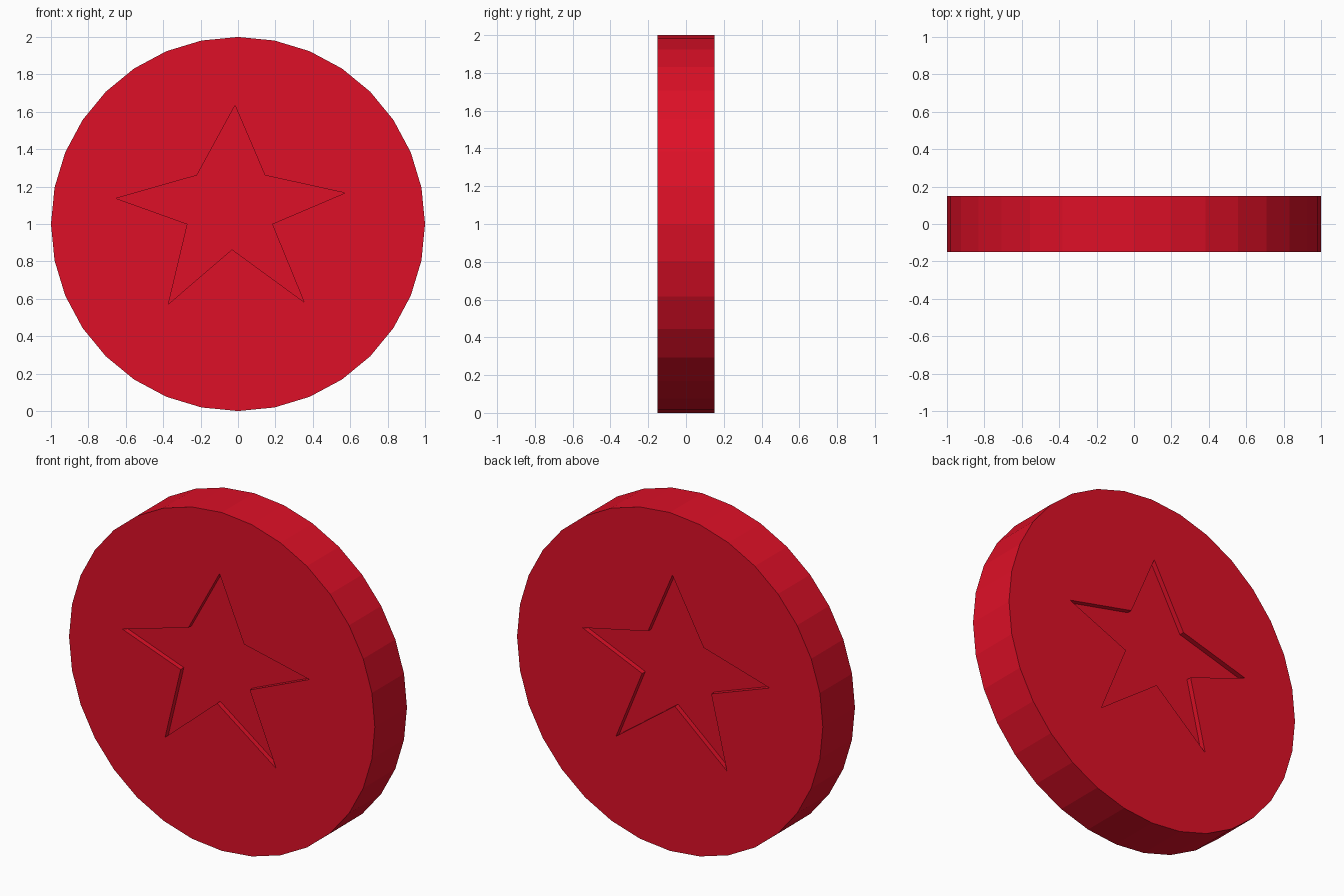
import bpy, bmesh, math

cube = bpy.data.objects.get("Cube")
if cube:
    bpy.data.objects.remove(cube, do_unlink=True)

RADIUS, HALF, DEPTH, SIDES = 1.0, 0.15, 0.03, 32

red = bpy.data.materials.new("red")
red.use_nodes = True
colour = (0.73, 0.005, 0.02, 1)
red.diffuse_color = colour
red.node_tree.nodes["Principled BSDF"].inputs["Base Color"].default_value = colour

# Slightly hand-drawn star outline, clockwise from the top point
star = [(-0.016, 1.634), (0.144, 1.26), (0.572, 1.166), (0.182, 1.0), (0.353, 0.583),
        (-0.032, 0.864), (-0.372, 0.572), (-0.27, 1.0), (-0.652, 1.137), (-0.22, 1.26)]
circle = [(RADIUS * math.sin(2 * math.pi * i / SIDES),
           RADIUS + RADIUS * math.cos(2 * math.pi * i / SIDES)) for i in range(SIDES)]

bm = bmesh.new()


def ring(outline, y):
    """Closed loop of vertices and edges in the plane at depth y."""
    verts = [bm.verts.new((x, y, z)) for x, z in outline]
    edges = [bm.edges.new((v, verts[i - 1])) for i, v in enumerate(verts)]
    return verts, edges


def wall(a, b):
    for i in range(len(a)):
        bm.faces.new((a[i - 1], a[i], b[i], b[i - 1]))


# Each side: flat face with a star opening, sunk star walls and floor
rims = []
for side in (-1, 1):
    rim, rim_edges = ring(circle, side * HALF)
    lip, lip_edges = ring(star, side * HALF)
    floor, floor_edges = ring(star, side * (HALF - DEPTH))
    bmesh.ops.triangle_fill(bm, use_beauty=True, edges=rim_edges + lip_edges,
                            normal=(0, side, 0))
    bmesh.ops.triangle_fill(bm, use_beauty=True, edges=floor_edges, normal=(0, side, 0))
    wall(lip, floor)
    rims.append(rim)

# Faceted outer edge
wall(*rims)
bmesh.ops.recalc_face_normals(bm, faces=bm.faces[:])

mesh = bpy.data.meshes.new("star_disc")
bm.to_mesh(mesh)
bm.free()
mesh.materials.append(red)
disc = bpy.data.objects.new("star_disc", mesh)
bpy.context.collection.objects.link(disc)
